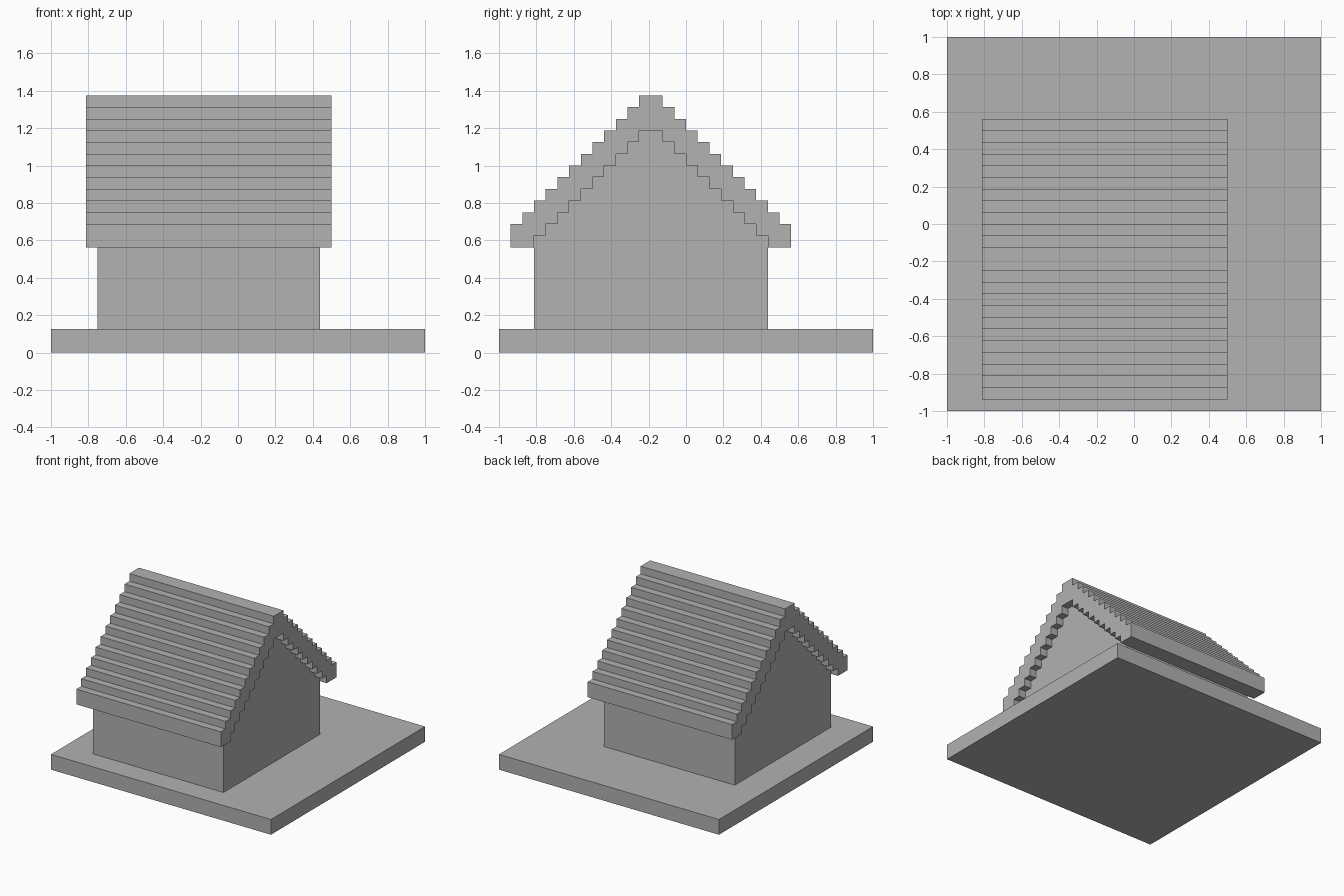
import bpy
import bmesh

cube = bpy.data.objects.get("Cube")
if cube:
    bpy.data.objects.remove(cube, do_unlink=True)

U = 1 / 16          # block size
RIDGE_Y = -3 * U    # centre line of the house

grey = bpy.data.materials.new("stone grey")
grey.use_nodes = True
colour = (0.445, 0.445, 0.445, 1)
grey.diffuse_color = colour
grey.node_tree.nodes["Principled BSDF"].inputs["Base Color"].default_value = colour


def prism(name, profile, x0, x1):
    """Extrude a closed (y, z) profile along x."""
    bm = bmesh.new()
    face = bm.faces.new([bm.verts.new((x0, y, z)) for y, z in profile])
    new = bmesh.ops.extrude_face_region(bm, geom=[face])["geom"]
    verts = [v for v in new if isinstance(v, bmesh.types.BMVert)]
    bmesh.ops.translate(bm, vec=(x1 - x0, 0, 0), verts=verts)
    bmesh.ops.recalc_face_normals(bm, faces=bm.faces)
    mesh = bpy.data.meshes.new(name)
    bm.to_mesh(mesh)
    bm.free()
    mesh.materials.append(grey)
    obj = bpy.data.objects.new(name, mesh)
    bpy.context.collection.objects.link(obj)


def stairs(half_width, bottom, first, steps):
    """Stepped gable line from the front eave over the ridge to the back eave."""
    rise = [(-half_width, bottom)]
    for i in range(steps):
        z = first + i * U
        y = -half_width + i * U
        rise += [(y, z), (y + U, z)]
    rise[-1] = (-U, rise[-1][1])
    left = [(RIDGE_Y + y, z) for y, z in rise]
    right = [(RIDGE_Y - y, z) for y, z in reversed(rise)]
    # The ridge is flat, so drop the last inner corner of each slope
    return left[:-1] + right[1:]


# Ground slab
prism("base_slab", [(-1, 0), (1, 0), (1, 2 * U), (-1, 2 * U)], -1, 1)

# Walls with stepped gables filling the underside of the roof
prism("house_walls", stairs(10 * U, 2 * U, 10 * U, 10), -12 * U, 7 * U)

# Stepped roof shell of constant thickness, overhanging the walls
outer = stairs(12 * U, 9 * U, 11 * U, 12)
inner = stairs(10 * U, 9 * U, 10 * U, 10)
prism("stepped_roof", outer + inner[::-1], -13 * U, 8 * U)
